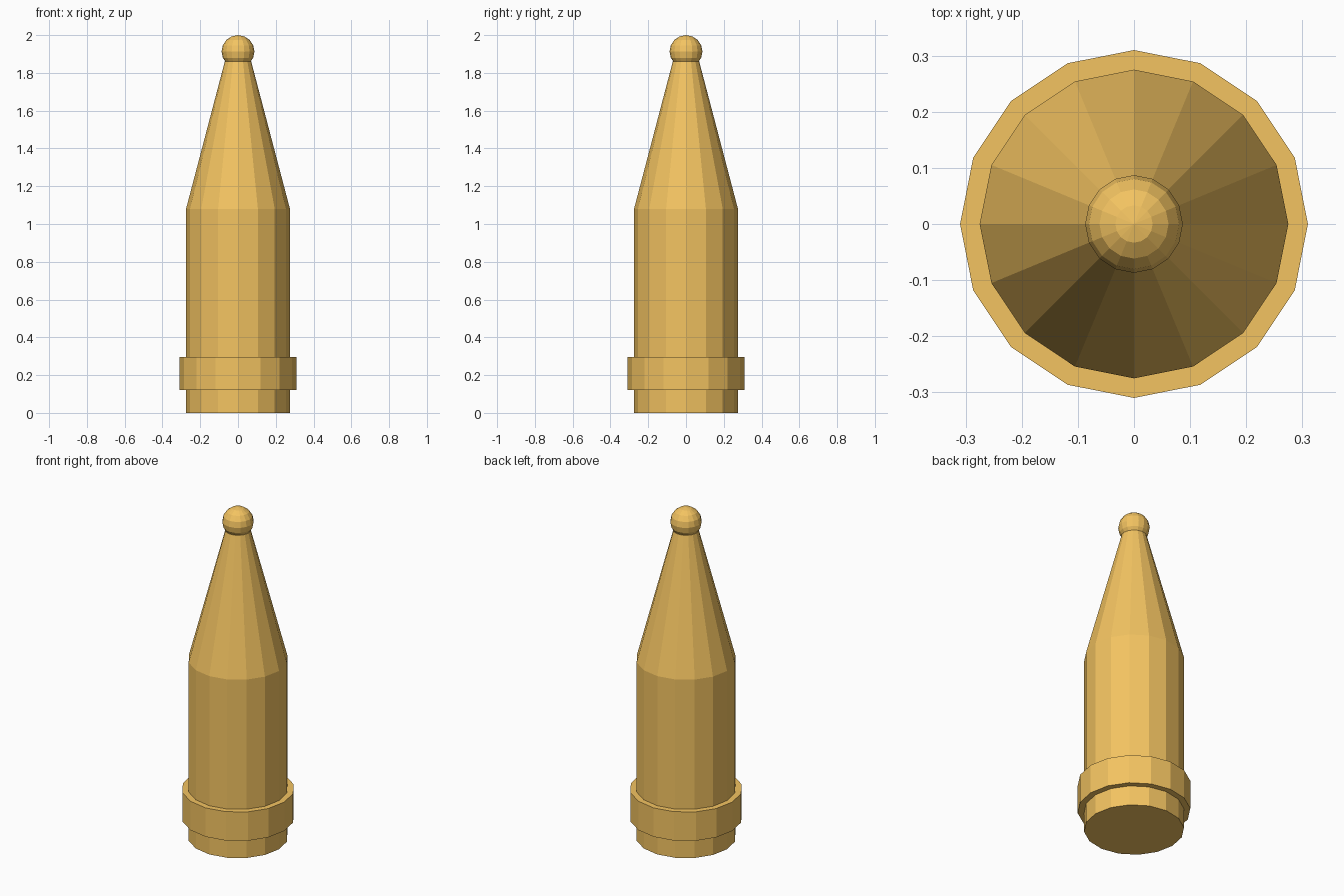
import bpy, bmesh
from math import cos, sin, pi

if "Cube" in bpy.data.objects:
    bpy.data.objects.remove(bpy.data.objects["Cube"])

SIDES = 16

amber = bpy.data.materials.new("amber")
amber.diffuse_color = (0.9, 0.55, 0.12, 1)
amber.use_nodes = True
amber.node_tree.nodes["Principled BSDF"].inputs["Base Color"].default_value = amber.diffuse_color


def lathe(name, profile, closed=False):
    """Spin a (radius, z) profile around z; open profiles get end caps."""
    bm = bmesh.new()
    rings = [[bm.verts.new((r * cos(2 * pi * i / SIDES), r * sin(2 * pi * i / SIDES), z))
              for i in range(SIDES)] for r, z in profile]
    pairs = list(zip(rings, rings[1:]))
    if closed:
        pairs.append((rings[-1], rings[0]))
    else:
        bm.faces.new(rings[0])
        bm.faces.new(rings[-1])
    for a, b in pairs:
        for i in range(SIDES):
            j = (i + 1) % SIDES
            bm.faces.new((a[i], a[j], b[j], b[i]))
    bmesh.ops.recalc_face_normals(bm, faces=bm.faces)
    mesh = bpy.data.meshes.new(name)
    bm.to_mesh(mesh)
    bm.free()
    mesh.materials.append(amber)
    obj = bpy.data.objects.new(name, mesh)
    bpy.context.collection.objects.link(obj)
    return obj


# Straight body with tapered nose
lathe("body", [(0.275, 0), (0.275, 1.08), (0.07, 1.86)])

# Raised band near the base, sunk slightly into the body
lathe("base_band", [(0.26, 0.12), (0.31, 0.12), (0.31, 0.295), (0.26, 0.295)], closed=True)

# Ball on the tip
bpy.ops.mesh.primitive_uv_sphere_add(segments=SIDES, ring_count=8, radius=0.087,
                                     location=(0, 0, 1.913))
ball = bpy.context.object
ball.name = "tip_ball"
ball.data.materials.append(amber)
